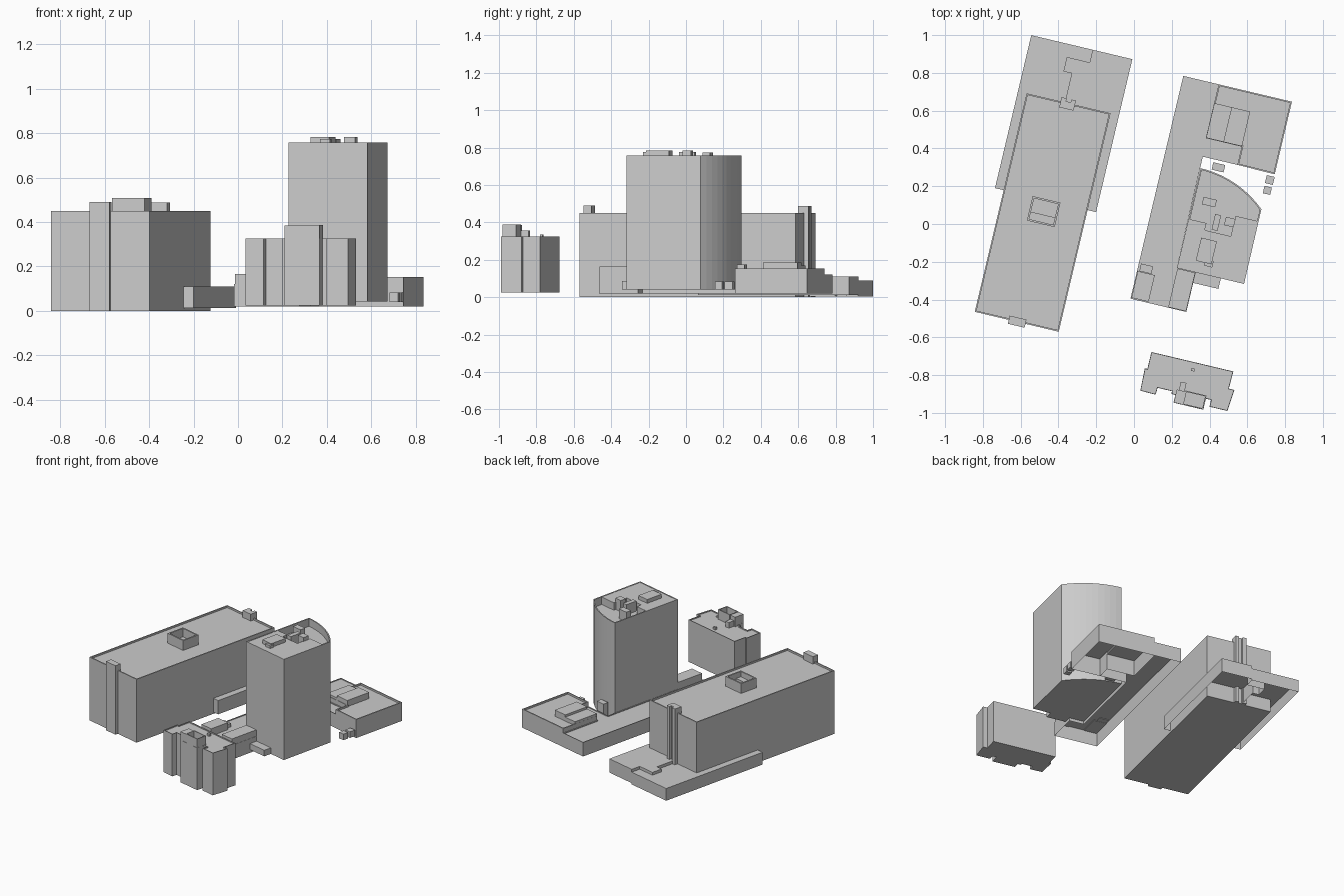
import bpy, bmesh, math

# Every block sits on one street grid, turned clockwise in plan
TURN = -math.radians(13.35)


def prism(name, pts, z0, z1, rim=0.0, depth=0.0, bottom=True):
    """Extrude a plan outline; optional parapet of width rim and given depth."""
    bm = bmesh.new()
    lo = [bm.verts.new((u, v, z0)) for u, v in pts]
    hi = [bm.verts.new((u, v, z1)) for u, v in pts]
    n = len(pts)
    for i in range(n):
        j = (i + 1) % n
        bm.faces.new((lo[i], lo[j], hi[j], hi[i]))
    top = bm.faces.new(hi)
    if bottom:
        bm.faces.new(lo[::-1])
    bmesh.ops.recalc_face_normals(bm, faces=bm.faces[:])
    if rim:
        bmesh.ops.inset_region(bm, faces=[top], thickness=rim,
                               use_even_offset=True, use_boundary=True)
        low = bmesh.ops.extrude_face_region(bm, geom=[top])["geom"]
        bmesh.ops.translate(bm, vec=(0, 0, -depth),
                            verts=[g for g in low if isinstance(g, bmesh.types.BMVert)])
        if top.is_valid:
            bmesh.ops.delete(bm, geom=[top], context='FACES_ONLY')
    bmesh.ops.recalc_face_normals(bm, faces=bm.faces[:])
    mesh = bpy.data.meshes.new(name)
    bm.to_mesh(mesh)
    bm.free()
    ob = bpy.data.objects.new(name, mesh)
    ob.rotation_euler.z = TURN
    bpy.context.collection.objects.link(ob)
    return ob


def box(name, u0, u1, v0, v1, z0, z1, **kw):
    return prism(name, [(u0, v0), (u1, v0), (u1, v1), (u0, v1)], z0, z1, **kw)


def spot(name, x, y, w, d, z0, z1):
    """Small box given by its centre in world x, y."""
    c, s = math.cos(TURN), math.sin(TURN)
    u, v = x * c + y * s, -x * s + y * c
    return box(name, u - w / 2, u + w / 2, v - d / 2, v + d / 2, z0, z1)


# --- Long slab block (left) ---
box("slab_block", -0.713, -0.256, -0.647, 0.542, 0.0, 0.45, rim=0.008, depth=0.012)
box("slab_front_shaft", -0.528, -0.437, -0.668, -0.624, 0.0, 0.49)
box("slab_roof_enclosure", -0.556, -0.405, -0.113, 0.02, 0.435, 0.508, rim=0.01, depth=0.06)
box("slab_enclosure_ledge", -0.55, -0.41, -0.108, -0.063, 0.435, 0.47)
# rear shaft: two piers with a recess between
box("rear_shaft_core", -0.528, -0.45, 0.51, 0.549, 0.0, 0.487)
for k, (a, b) in enumerate(((-0.528, -0.5), (-0.475, -0.45))):
    box(f"rear_shaft_pier_{k}", a, b, 0.545, 0.565, 0.0, 0.487)

# low base behind the slab, two roof levels meeting on a stepped line
step = [(-0.505, 0.015), (-0.505, 0.70), (-0.55, 0.70),
        (-0.55, 0.778), (-0.426, 0.778), (-0.426, 0.847)]
prism("slab_base_low", step + [(-0.76, 0.847), (-0.76, 0.015)], 0.003, 0.09, bottom=False)
prism("slab_base_high", step + [(-0.21, 0.847), (-0.21, 0.015)], 0.012, 0.11, bottom=False)

# --- Podium ---
prism("podium", [(0.073, -0.389), (0.377, -0.389), (0.377, -0.174), (0.275, -0.174),
                 (0.272, 0.431), (0.46, 0.431), (0.46, 0.53), (0.265, 0.53),
                 (0.265, 0.823), (0.073, 0.823)],
      0.02, 0.12, rim=0.004, depth=0.006, bottom=False)
prism("podium_rear_wing", [(0.46, 0.431), (0.664, 0.428), (0.664, 0.823), (0.265, 0.823),
                           (0.265, 0.53), (0.46, 0.53)],
      0.02, 0.152, rim=0.008, depth=0.012, bottom=False)
box("rear_plant_left", 0.266, 0.36, 0.532, 0.721, 0.13, 0.168)
box("rear_plant_right", 0.36, 0.461, 0.532, 0.721, 0.13, 0.184)
box("front_plant_left", 0.077, 0.17, -0.383, -0.238, 0.11, 0.165)
box("front_plant_small", 0.085, 0.15, -0.236, -0.195, 0.11, 0.14)
box("front_plant_right", 0.278, 0.375, -0.386, -0.176, 0.11, 0.165)
box("tower_front_porch", 0.373, 0.514, -0.231, -0.17, 0.042, 0.085)
spot("gap_kiosk", 0.447, 0.30, 0.065, 0.04, 0.04, 0.175)
spot("kiosk_a", 0.719, 0.233, 0.043, 0.043, 0.04, 0.083)
spot("kiosk_b", 0.706, 0.178, 0.04, 0.04, 0.04, 0.083)

# --- Tower with curved rear face ---
R, CU, CV = 0.549, 0.275, -0.18
arc = [(CU + R * math.sin(a), CV + R * math.cos(a))
       for a in (math.radians(41.4) * i / 10 for i in range(10, -1, -1))]
prism("tower", [(0.275, -0.174), (0.64, -0.174)] + arc, 0.042, 0.758, rim=0.008, depth=0.055)
prism("tower_roof_upper", [(0.279, -0.17), (0.636, -0.17), (0.633, 0.166), (0.513, 0.166),
                           (0.513, 0.055), (0.372, 0.055), (0.372, 0.093), (0.279, 0.093)],
      0.70, 0.756)
for k, (x, y, w, d, z) in enumerate((
        (0.399, 0.116, 0.072, 0.04, 0.772), (0.436, 0.008, 0.032, 0.085, 0.775),
        (0.507, 0.010, 0.052, 0.045, 0.783), (0.383, -0.143, 0.085, 0.125, 0.783),
        (0.396, -0.208, 0.045, 0.035, 0.775))):
    spot(f"tower_roof_unit_{k}", x, y, w, d, 0.70, z)

# --- Small front block with projecting bays ---
prism("small_block", [(0.246, -0.638), (0.246, -0.73), (0.232, -0.73), (0.236, -0.851),
                      (0.32, -0.853), (0.322, -0.815), (0.40, -0.815), (0.40, -0.83),
                      (0.422, -0.83), (0.422, -0.872), (0.584, -0.872), (0.584, -0.812),
                      (0.612, -0.812), (0.612, -0.849), (0.71, -0.849), (0.72, -0.732),
                      (0.69, -0.732), (0.692, -0.638)],
      0.025, 0.325, rim=0.004, depth=0.008)
box("small_block_stair_low", 0.423, 0.47, -0.871, -0.80, 0.31, 0.385)
box("small_block_stair_high", 0.47, 0.583, -0.871, -0.795, 0.31, 0.387, rim=0.006, depth=0.05)
box("small_block_vent", 0.434, 0.465, -0.82, -0.755, 0.31, 0.357)
spot("small_block_hatch", 0.312, -0.772, 0.02, 0.015, 0.31, 0.335)
